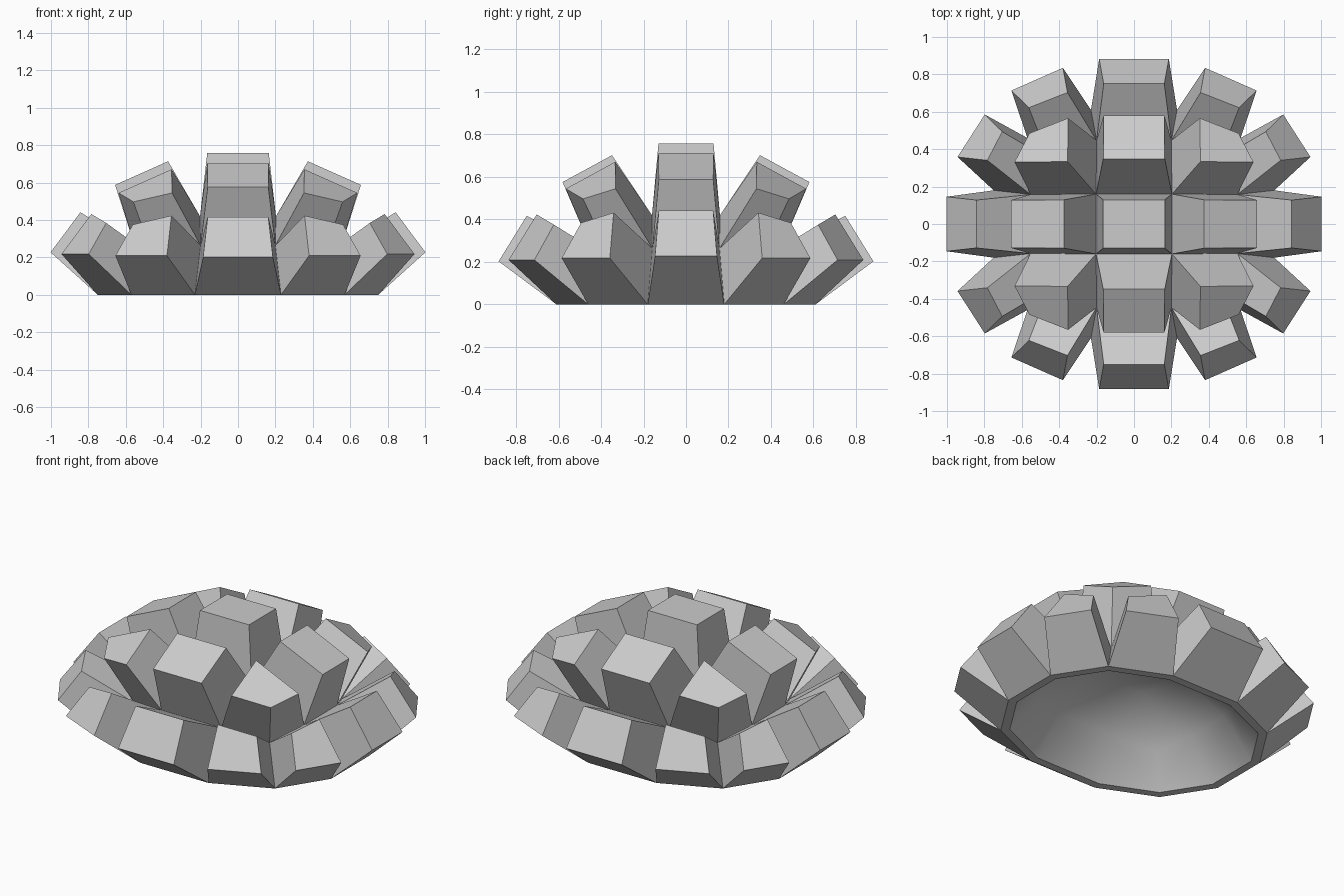
import bpy, bmesh
from mathutils import Vector

if "Cube" in bpy.data.objects:
    bpy.data.objects.remove(bpy.data.objects["Cube"])

HEIGHT, TAPER, WALL = 0.338, 0.81, 0.05

# One quarter of the faceted dome, keyed by grid step outwards from the centre
QUARTER = {
    (1, 1): (0.203, 0.16, 0.42), (2, 1): (0.553, 0.158, 0.264),
    (1, 2): (0.20, 0.447, 0.264), (2, 2): (0.455, 0.347, 0.205),
    (3, 1): (0.75, 0.18, 0), (3, 2): (0.57, 0.46, 0),
    (2, 3): (0.57, 0.46, 0), (1, 3): (0.23, 0.61, 0),
}
STEPS = (-3, -2, -1, 1, 2, 3)


def point(a, b):
    x, y, z = QUARTER[abs(a), abs(b)]
    return Vector((x if a > 0 else -x, y if b > 0 else -y, z))


def dome():
    """Base dome of 21 quads: 3 x 3 on top and a ring of 12 round the side."""
    bm = bmesh.new()
    for i in range(5):
        for j in range(5):
            if i in (0, 4) and j in (0, 4):
                continue
            a0, a1, b0, b1 = STEPS[i], STEPS[i + 1], STEPS[j], STEPS[j + 1]
            bm.faces.new([bm.verts.new(point(*k)) for k in
                          ((a0, b0), (a1, b0), (a1, b1), (a0, b1))])
    bmesh.ops.remove_doubles(bm, verts=bm.verts[:], dist=0.001)
    bm.normal_update()
    return bm


def finish(bm, name):
    bm.normal_update()
    mesh = bpy.data.meshes.new(name)
    bm.to_mesh(mesh)
    bm.free()
    ob = bpy.data.objects.new(name, mesh)
    bpy.context.collection.objects.link(ob)
    return ob


# Tapered blocks pushed out of every dome face
bm = dome()
walls = set(bmesh.ops.inset_individual(bm, faces=bm.faces[:], thickness=0.0)["faces"])
for f in [f for f in bm.faces if f not in walls]:
    centre, normal = f.calc_center_median(), f.normal.copy()
    for v in f.verts:
        v.co = centre + normal * HEIGHT + (v.co - centre) * TAPER
finish(bm, "dome_blocks")

# Smooth hollow inside of the dome, with its edge kept on the ground
bm = dome()
for v in bm.verts:
    n = v.normal.copy()
    if v.co.z < 0.001:
        n.z = 0
        n.normalize()
    v.co -= n * WALL
for f in bm.faces:
    f.smooth = True
bmesh.ops.reverse_faces(bm, faces=bm.faces[:])
hollow = finish(bm, "hollow_inside")

# Flat rim underneath, joining the outside to the hollow
outline = [(3, -1), (3, 1), (3, 2), (1, 3), (-1, 3), (-3, 2),
           (-3, 1), (-3, -1), (-3, -2), (-1, -3), (1, -3), (3, -2)]
inner_pts = [v.co.copy() for v in hollow.data.vertices if v.co.z < 0.001]
bm = bmesh.new()
outer = [bm.verts.new(point(*k)) for k in outline]
inner = [bm.verts.new(min(inner_pts, key=lambda p: (p - v.co).length)) for v in outer]
for i in range(12):
    j = (i + 1) % 12
    bm.faces.new((outer[j], outer[i], inner[i], inner[j]))
finish(bm, "bottom_rim")
